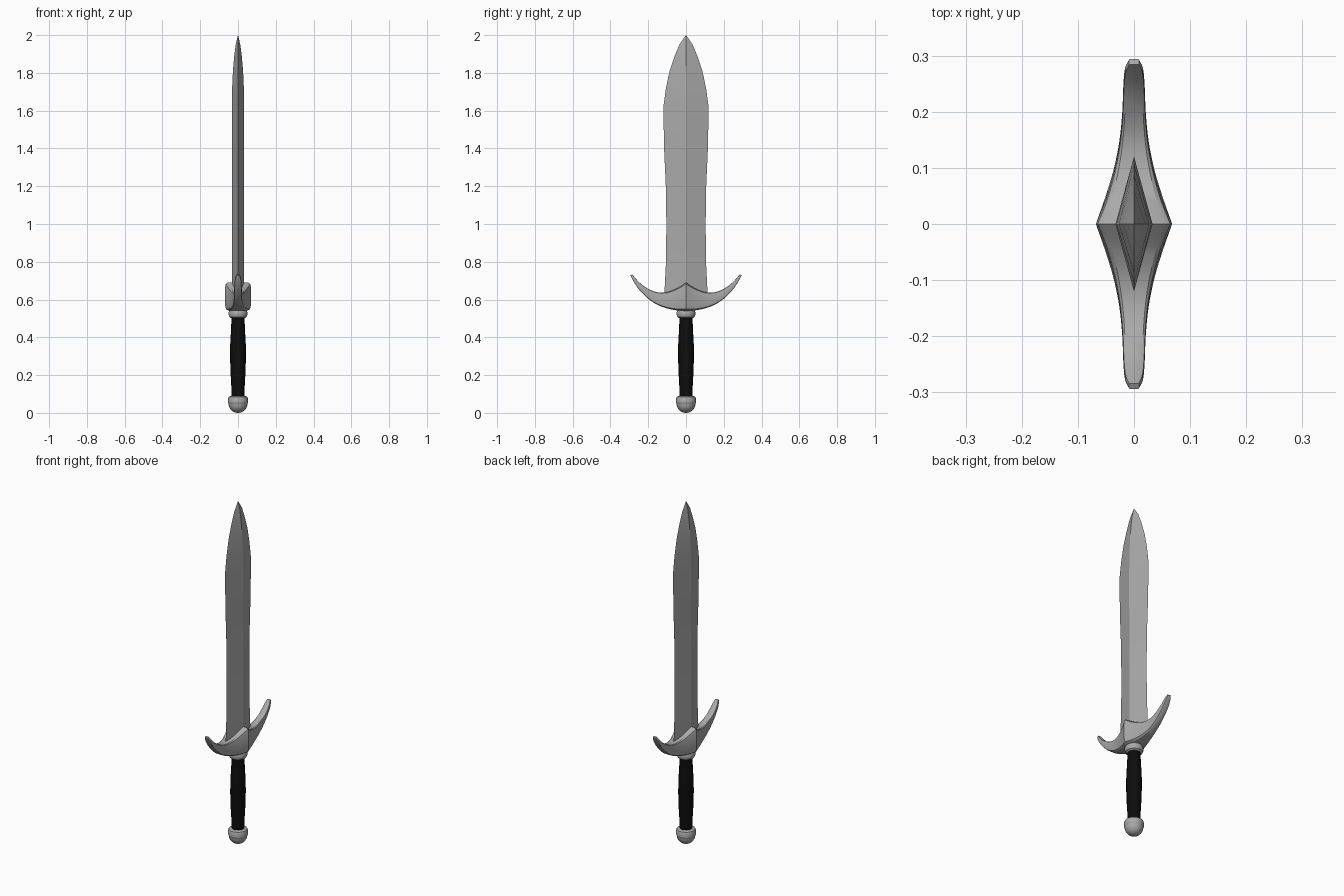
import bpy, bmesh, math
from mathutils import Vector

cube = bpy.data.objects.get("Cube")
if cube:
    bpy.data.objects.remove(cube, do_unlink=True)


def material(name, rgb, rough):
    m = bpy.data.materials.new(name)
    m.use_nodes = True
    m.diffuse_color = (*rgb, 1)
    bsdf = next(n for n in m.node_tree.nodes if n.type == 'BSDF_PRINCIPLED')
    bsdf.inputs["Base Color"].default_value = (*rgb, 1)
    bsdf.inputs["Roughness"].default_value = rough
    return m


steel = material("steel grey", (0.4, 0.4, 0.4), 0.5)
black = material("black leather", (0.004, 0.004, 0.004), 0.8)


def loft(name, rings, mat, angle=30):
    """Skin a list of equal-length point rings and cap both ends."""
    bm = bmesh.new()
    loops = [[bm.verts.new(p) for p in ring] for ring in rings]
    n = len(loops[0])
    for a, b in zip(loops, loops[1:]):
        for i in range(n):
            j = (i + 1) % n
            bm.faces.new((a[i], a[j], b[j], b[i]))
    bm.faces.new(loops[0])
    bm.faces.new(loops[-1])
    bmesh.ops.remove_doubles(bm, verts=bm.verts, dist=1e-5)
    bmesh.ops.recalc_face_normals(bm, faces=bm.faces)
    mesh = bpy.data.meshes.new(name)
    bm.to_mesh(mesh)
    bm.free()
    mesh.materials.append(mat)
    obj = bpy.data.objects.new(name, mesh)
    bpy.context.collection.objects.link(obj)
    bpy.ops.object.select_all(action='DESELECT')
    obj.select_set(True)
    bpy.context.view_layer.objects.active = obj
    bpy.ops.object.shade_smooth_by_angle(angle=math.radians(angle))
    return obj


def lathe(name, profile, mat, sides, angle=30):
    """Turn (radius, height) pairs about the z axis."""
    turns = [2 * math.pi * i / sides for i in range(sides)]
    return loft(name, [[(r * math.cos(t), r * math.sin(t), z) for t in turns]
                       for r, z in profile], mat, angle)


def smooth_path(points, steps):
    """Catmull-Rom interpolation through stations of any dimension."""
    pts = [Vector(p) for p in points]
    pts = [2 * pts[0] - pts[1]] + pts + [2 * pts[-1] - pts[-2]]
    out = []
    for a, b, c, d in zip(pts, pts[1:], pts[2:], pts[3:]):
        for k in range(steps):
            t = k / steps
            out.append((2 * b + (c - a) * t + (2 * a - 5 * b + 4 * c - d) * t ** 2
                        + (3 * b - a - 3 * c + d) * t ** 3) / 2)
    return out + [pts[-2]]


# Blade: diamond section, (height, half width, half thickness)
blade_stations = [
    (0.58, 0.118, 0.032), (0.64, 0.114, 0.032), (0.8, 0.106, 0.032),
    (1.0, 0.104, 0.032), (1.2, 0.107, 0.032), (1.4, 0.116, 0.033),
    (1.62, 0.12, 0.033), (1.72, 0.106, 0.031), (1.81, 0.087, 0.027),
    (1.89, 0.06, 0.02), (1.95, 0.035, 0.012), (2.0, 0.0005, 0.0005)]
loft("blade", [[(t, 0, z), (0, w, z), (-t, 0, z), (0, -w, z)]
               for z, w, t in blade_stations], steel, 25)

# Crossguard: one horn as (lower y, lower z, upper y, upper z, half thickness)
horn = smooth_path([
    (0, 0.54, 0, 0.69, 0.068), (0.05, 0.543, 0.04, 0.664, 0.051),
    (0.1, 0.553, 0.09, 0.642, 0.036), (0.15, 0.572, 0.14, 0.637, 0.026),
    (0.2, 0.604, 0.187, 0.65, 0.021), (0.25, 0.655, 0.235, 0.68, 0.019),
    (0.28, 0.7, 0.267, 0.712, 0.016), (0.294, 0.728, 0.284, 0.733, 0.009)], 3)
# Bevelled section: (share of thickness, share of the way from lower to upper edge)
half_section = [(0.7, 0), (0.93, 0.06), (1, 0.18), (1, 0.85), (0.95, 0.95), (0.8, 1)]
section = half_section + [(-x, t) for x, t in reversed(half_section)]


def horn_ring(s, side):
    ly, lz, uy, uz, thick = s
    return [(x * thick, side * (ly + (uy - ly) * t), lz + (uz - lz) * t)
            for x, t in section]


loft("crossguard", [horn_ring(s, -1) for s in reversed(horn)]
     + [horn_ring(s, 1) for s in horn[1:]], steel, 32)

# Collar between guard and grip
lathe("collar", [(0.036, 0.502), (0.046, 0.508), (0.05, 0.52), (0.05, 0.532),
                 (0.044, 0.545), (0.044, 0.57)], steel, 24)

# Grip: swelling handle
lathe("grip", [(0.033, 0.08), (0.036, 0.15), (0.04, 0.22), (0.042, 0.3),
               (0.041, 0.37), (0.037, 0.44), (0.034, 0.51)], black, 16)

# Pommel: domed ball under a flat-topped band
dome = [(0.05 * math.sin(a), 0.05 - 0.05 * math.cos(a))
        for a in (math.pi / 2 * k / 8 for k in range(9))]
dome[0] = (0.0005, 0)
lathe("pommel", dome + [(0.053, 0.055), (0.053, 0.074), (0.049, 0.085), (0.038, 0.09)],
      steel, 24)
